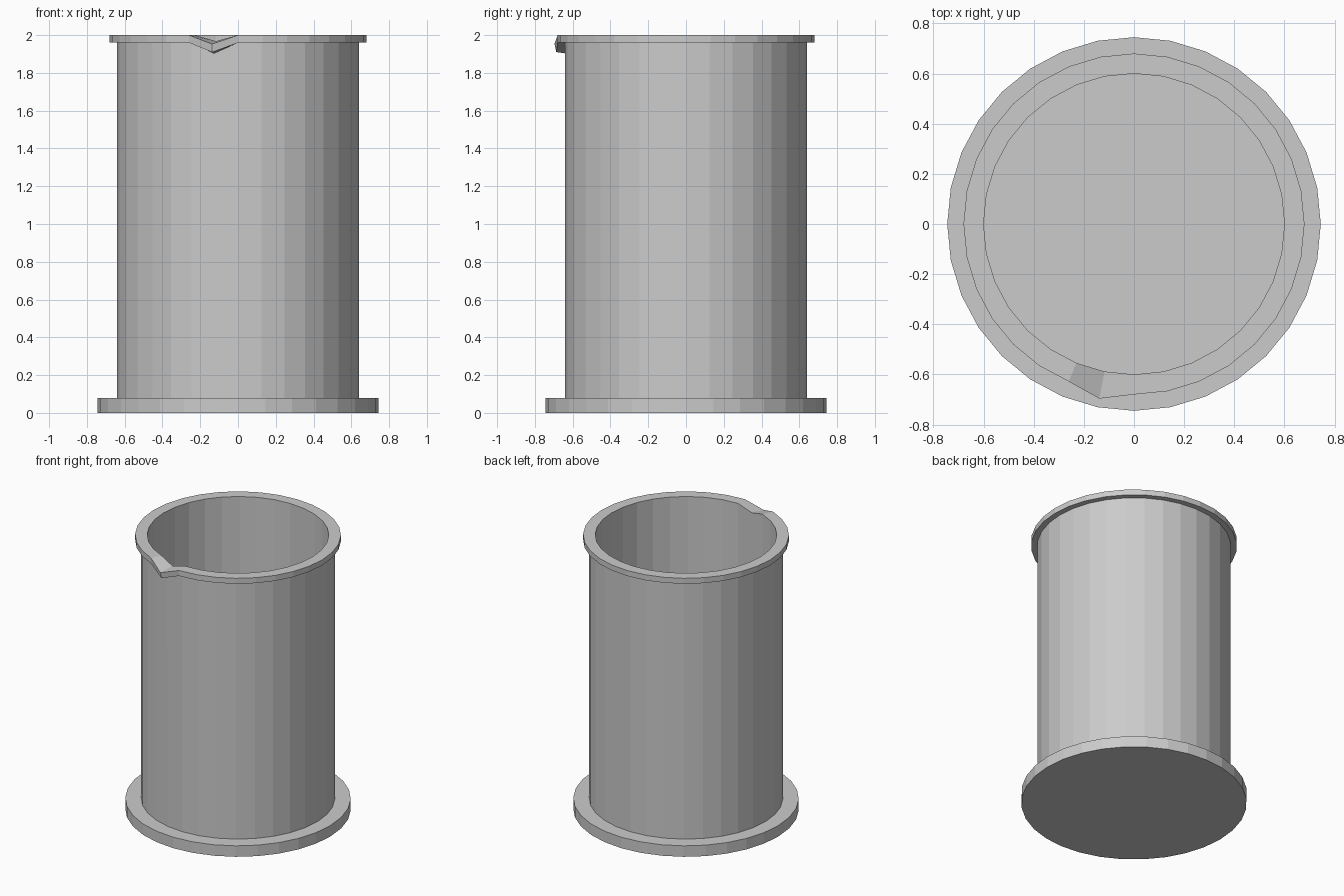
import bpy, bmesh
from math import sin, cos, pi

if "Cube" in bpy.data.objects:
    bpy.data.objects.remove(bpy.data.objects["Cube"])

SEGMENTS = 32
# Half profile (radius, z): foot, wall, rim, then down the inside to the floor
PROFILE = [(0.745, 0), (0.745, 0.08), (0.64, 0.08), (0.64, 1.96),
           (0.68, 1.96), (0.68, 2.0), (0.60, 2.0), (0.60, 0.08)]

bm = bmesh.new()
rings = []
for r, z in PROFILE:
    rings.append([bm.verts.new((r * cos(2 * pi * i / SEGMENTS),
                                r * sin(2 * pi * i / SEGMENTS), z))
                  for i in range(SEGMENTS)])

# Walls between consecutive rings, plus bottom and inner floor
for a, b in zip(rings, rings[1:]):
    for i in range(SEGMENTS):
        j = (i + 1) % SEGMENTS
        bm.faces.new((a[i], a[j], b[j], b[i]))
bm.faces.new(rings[0][::-1])
bm.faces.new(rings[-1])

# Pouring spout: pull one column of the rim outward and down
col = 23
ang = 2 * pi * col / SEGMENTS
for ring, r, z in [(3, 0.65, 1.903), (4, 0.70, 1.91), (5, 0.71, 1.953), (6, 0.60, 1.968)]:
    rings[ring][col].co = (r * cos(ang), r * sin(ang), z)

bmesh.ops.recalc_face_normals(bm, faces=bm.faces)
mesh = bpy.data.meshes.new("beaker")
bm.to_mesh(mesh)
bm.free()
bpy.context.collection.objects.link(bpy.data.objects.new("beaker", mesh))
